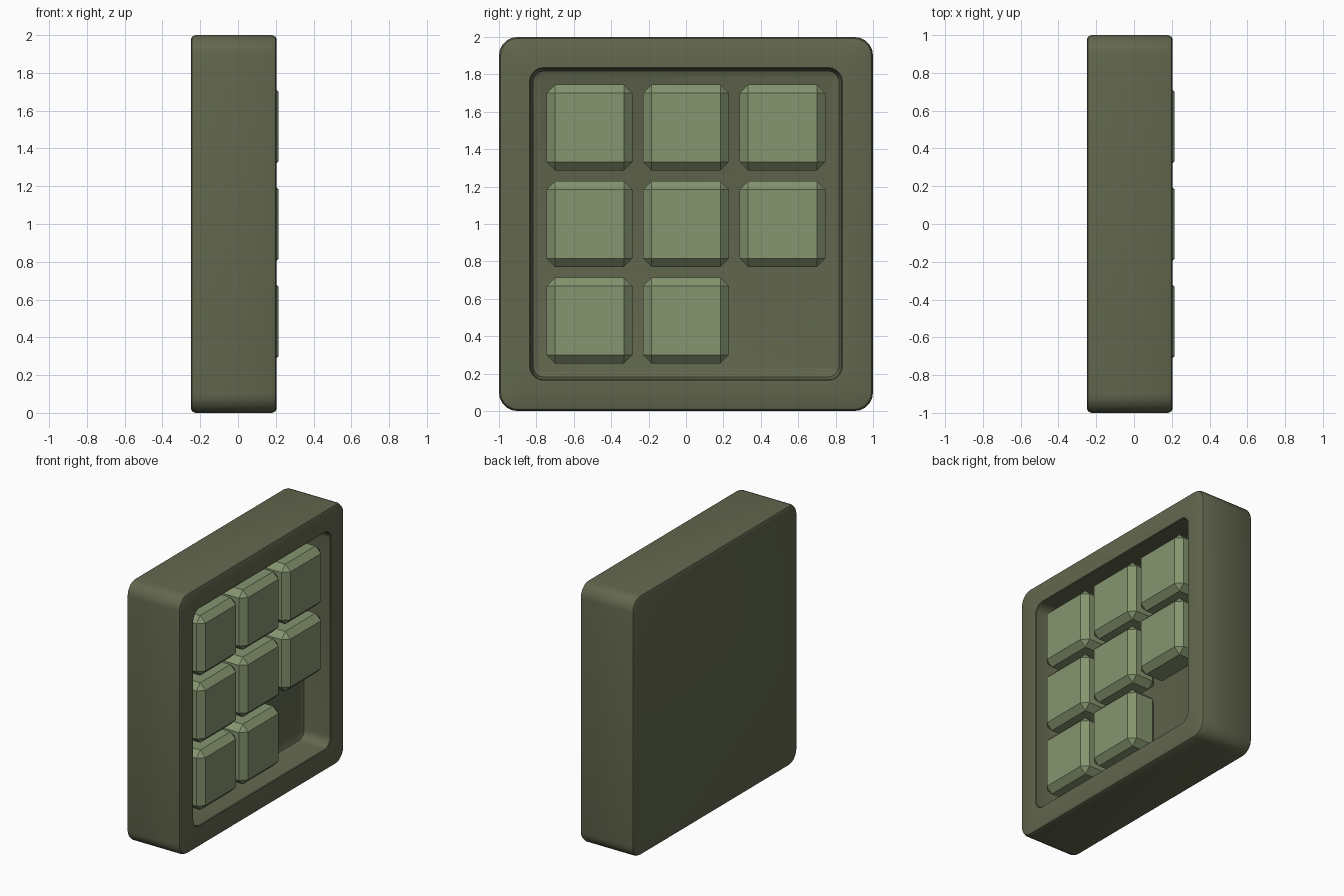
import bpy, bmesh, math

if "Cube" in bpy.data.objects:
    bpy.data.objects.remove(bpy.data.objects["Cube"])


def material(name, rgb):
    m = bpy.data.materials.new(name)
    m.diffuse_color = (*rgb, 1)
    m.use_nodes = True
    m.node_tree.nodes["Principled BSDF"].inputs["Base Color"].default_value = m.diffuse_color
    return m


def finish(name, bm, mat, angle):
    bmesh.ops.recalc_face_normals(bm, faces=bm.faces)
    me = bpy.data.meshes.new(name)
    bm.to_mesh(me)
    bm.free()
    me.materials.append(mat)
    ob = bpy.data.objects.new(name, me)
    bpy.context.collection.objects.link(ob)
    bpy.ops.object.select_all(action='DESELECT')
    bpy.context.view_layer.objects.active = ob
    ob.select_set(True)
    bpy.ops.object.shade_smooth_by_angle(angle=math.radians(angle))
    return ob


def rounded_square(bm, x, half, radius, segs=5):
    """Ring of vertices in the YZ plane, centred on z = 1."""
    ring = []
    c = half - radius
    for q, (sy, sz) in enumerate(((1, 1), (-1, 1), (-1, -1), (1, -1))):
        for i in range(segs + 1):
            a = math.pi / 2 * (q + i / segs)
            ring.append(bm.verts.new((x, sy * c + radius * math.cos(a),
                                      1 + sz * c + radius * math.sin(a))))
    return ring


green_dark = material("dark_olive", (0.122, 0.136, 0.076))
green_light = material("light_green", (0.235, 0.300, 0.160))

# Tray: rounded square block with a recess, skinned from back to recess floor
profile = [(-0.25, 0.975, 0.075), (-0.243, 0.992, 0.092), (-0.225, 1.0, 0.1),
           (0.18, 1.0, 0.1), (0.198, 0.992, 0.092), (0.205, 0.975, 0.075),
           (0.205, 0.837, 0.077), (0.20, 0.832, 0.072),
           (0.015, 0.83, 0.07), (-0.012, 0.818, 0.058), (-0.025, 0.79, 0.03)]
bm = bmesh.new()
rings = [rounded_square(bm, *p) for p in profile]
for a, b in zip(rings, rings[1:]):
    n = len(a)
    for i in range(n):
        j = (i + 1) % n
        bm.faces.new((a[i], a[j], b[j], b[i]))
bm.faces.new(rings[0])
bm.faces.new(rings[-1])
finish("tray", bm, green_dark, 35)

# Sliding tiles: chamfered blocks on a 3 x 3 grid, last slot left empty
PITCH, SIZE, BACK, FRONT = 0.516, 0.46, -0.025, 0.215
for k in range(8):
    row, col = divmod(k, 3)
    bm = bmesh.new()
    bmesh.ops.create_cube(bm, size=1)
    for v in bm.verts:
        v.co.x = FRONT if v.co.x > 0 else BACK
        v.co.y = v.co.y * SIZE + (col - 1) * PITCH
        v.co.z = v.co.z * SIZE + 1 + (1 - row) * PITCH
    bmesh.ops.bevel(bm, geom=list(bm.edges), offset=0.046, segments=1,
                    affect='EDGES', profile=0.5)
    finish(f"tile_{k + 1}", bm, green_light, 30)
